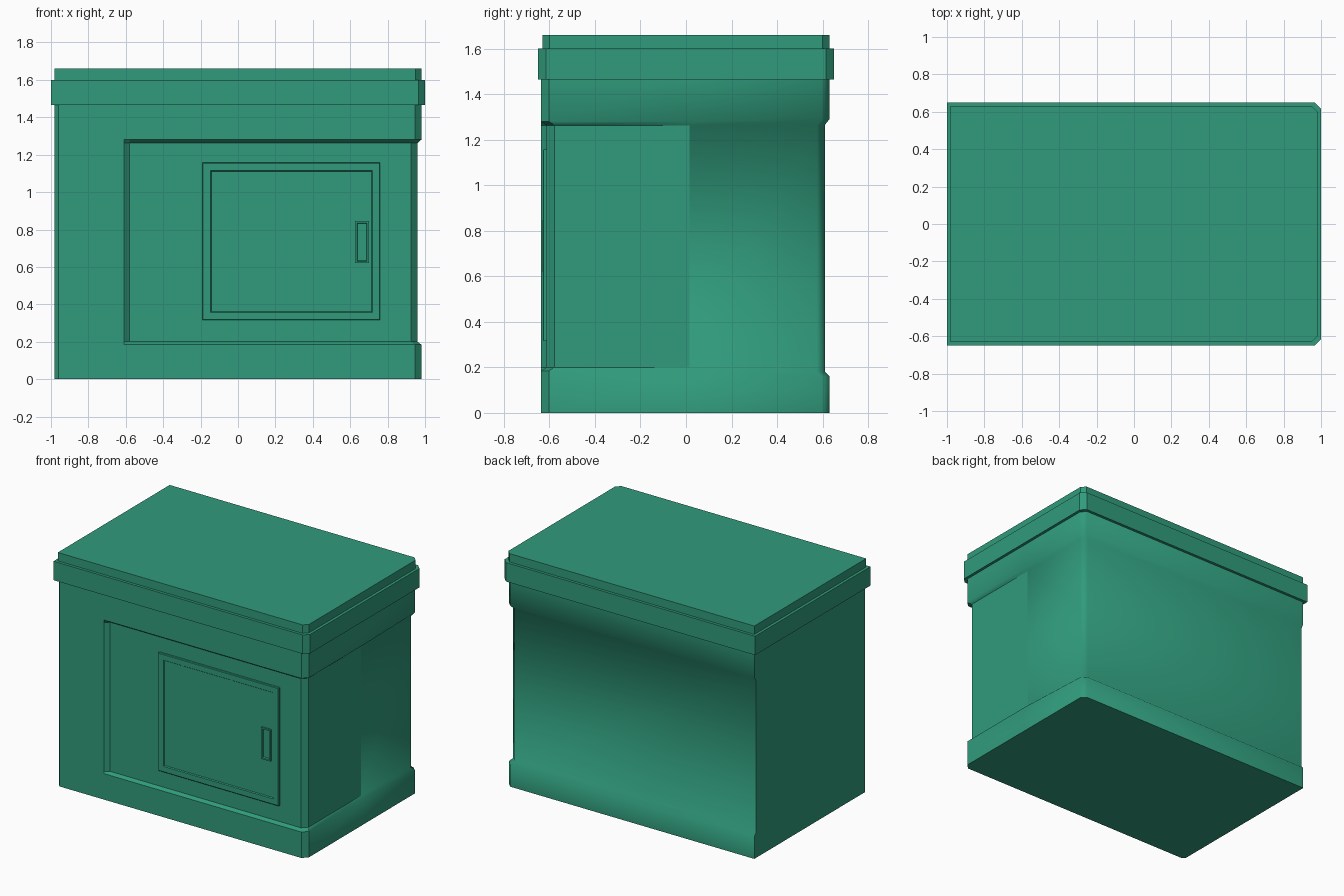
import bpy, bmesh

if "Cube" in bpy.data.objects:
    bpy.data.objects.remove(bpy.data.objects["Cube"])


def loft(name, rings, smooth=None):
    """Skin a list of equal-length point rings and cap both ends."""
    bm = bmesh.new()
    vs = [[bm.verts.new(p) for p in ring] for ring in rings]
    n = len(rings[0])
    bm.faces.new(vs[0][::-1])
    bm.faces.new(vs[-1])
    for lv in range(len(vs) - 1):
        for i in range(n):
            j = (i + 1) % n
            f = bm.faces.new((vs[lv][i], vs[lv][j], vs[lv + 1][j], vs[lv + 1][i]))
            f.smooth = bool(smooth and smooth(lv, i))
    bmesh.ops.recalc_face_normals(bm, faces=bm.faces)
    me = bpy.data.meshes.new(name)
    bm.to_mesh(me)
    bm.free()
    ob = bpy.data.objects.new(name, me)
    bpy.context.collection.objects.link(ob)
    ob.data.materials.append(paint)
    return ob


def body_ring(z, d, zb=None):
    """Footprint with the front panel, right side and back pushed in by d."""
    zb = z if zb is None else zb
    x, f, b, c = 0.98 - 0.8 * d, -0.637 + d, 0.63 - 0.8 * d, 0.035
    return [(-0.98, -0.617, z), (-0.96, -0.637, z), (-0.61, -0.637, z),
            (-0.58, f, z), (x - c, f, z), (x, f + c, z), (x, 0.015, z),
            (x, b - c, zb), (x - c, b, zb), (-0.98, b, zb)]


def slab(name, w, h, c, z0, z1):
    """Plate with clipped corners on the right and square ones on the left."""
    pts = [(-w, -h), (w - c, -h), (w, -h + c), (w, h - c), (w - c, h), (-w, h)]
    return loft(name, [[(x, y, z) for x, y in pts] for z in (z0, z1)])


def front_frame(name, x0, x1, z0, z1, steps):
    """Concentric rectangles on the front; steps are (inset, y)."""
    return loft(name, [[(x0 + i, y, z0 + i), (x1 - i, y, z0 + i),
                        (x1 - i, y, z1 - i), (x0 + i, y, z1 - i)]
                       for i, y in steps])


paint = bpy.data.materials.new("green_paint")
paint.diffuse_color = (0.03, 0.33, 0.2, 1)
paint.use_nodes = True
paint.node_tree.nodes["Principled BSDF"].inputs["Base Color"].default_value = paint.diffuse_color

# Cabinet body: plinth, recessed middle band and upper band
D = 0.025
loft("cabinet_body",
     [body_ring(0, 0), body_ring(0.185, 0, 0.16), body_ring(0.2, D, 0.18),
      body_ring(1.263, D, 1.265), body_ring(1.28, 0, 1.29), body_ring(1.48, 0)],
     smooth=lambda lv, i: i in (6, 7, 8) or (i == 5 and lv != 2))

# Lid: overhanging rim and thinner top plate
slab("lid_rim", 1.0, 0.65, 0.035, 1.465, 1.6)
slab("lid_top", 0.98, 0.63, 0.03, 1.59, 1.66)

# Door with a raised frame and slightly sunken centre
front_frame("door", -0.19, 0.76, 0.315, 1.157,
            [(0, -0.60), (0, -0.625), (0.004, -0.628), (0.042, -0.628), (0.047, -0.621)])

# Handle with a finger recess
front_frame("door_handle", 0.625, 0.70, 0.62, 0.845,
            [(0, -0.61), (0, -0.633), (0.01, -0.633), (0.014, -0.624)])
